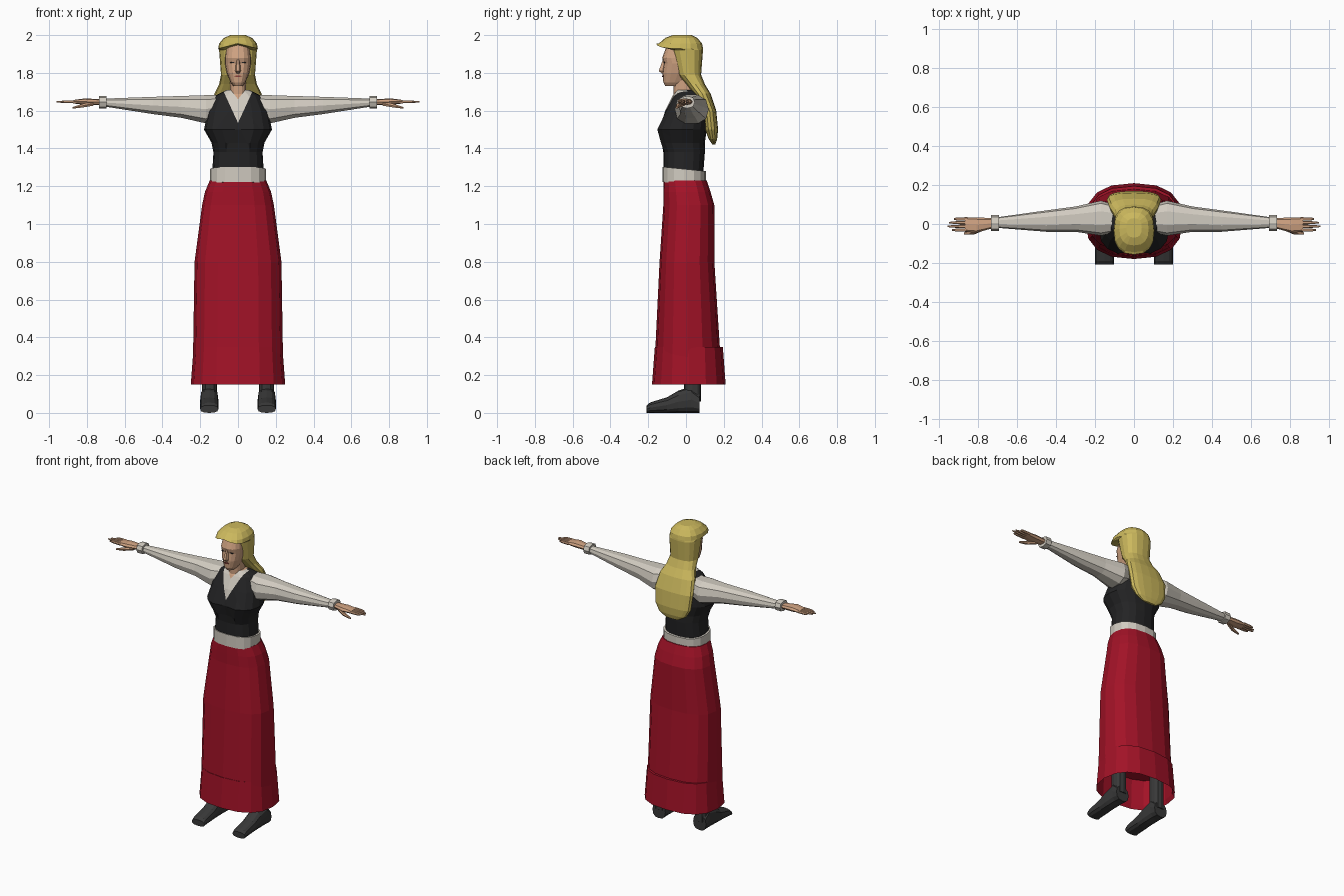
import bpy, bmesh, math
from mathutils import Vector

old = bpy.data.objects.get("Cube")
if old:
    bpy.data.objects.remove(old, do_unlink=True)


def material(name, red, green, blue):
    mat = bpy.data.materials.new(name)
    mat.use_nodes = True
    mat.diffuse_color = (red, green, blue, 1)
    shader = next(n for n in mat.node_tree.nodes if n.type == "BSDF_PRINCIPLED")
    shader.inputs["Base Color"].default_value = mat.diffuse_color
    return mat


skirt_red = material("skirt red", .36, .006, .02)
cream = material("cream cloth", .64, .6, .53)
vest_black = material("vest black", .017, .017, .018)
boot_grey = material("boot grey", .04, .04, .04)
skin = material("skin", .62, .36, .22)
blonde = material("blonde hair", .6, .48, .11)
lip_red = material("lip red", .25, .05, .04)


def rounded(angle, low, high):
    """Coordinate on a slightly squared oval between two limits."""
    squared = math.copysign(abs(angle) ** .8, angle)
    return (low + high) / 2 + (high - low) / 2 * squared


def place(axis, along, u, v):
    if axis == "x":
        return Vector((along, u, v))
    if axis == "y":
        return Vector((u, along, v))
    return Vector((u, v, along))


def loft(name, sections, mat, sides=16, axis="z", mirror=1, hollow=0):
    """Skin oval sections (along, u low, u high, v low, v high) along an axis."""
    bm = bmesh.new()
    loops = []
    for along, u_low, u_high, v_low, v_high in sections:
        loop = []
        for i in range(sides):
            angle = math.tau * i / sides
            point = place(axis, along, rounded(math.cos(angle), u_low, u_high),
                          rounded(math.sin(angle), v_low, v_high))
            point.x *= mirror
            loop.append(bm.verts.new(point))
        loops.append(loop)
    for lower, upper in zip(loops, loops[1:]):
        for i in range(sides):
            bm.faces.new((lower[i - 1], lower[i], upper[i], upper[i - 1]))
    base = bm.faces.new(loops[0])
    bm.faces.new(loops[-1])
    bmesh.ops.recalc_face_normals(bm, faces=bm.faces)
    if hollow:
        bmesh.ops.inset_individual(bm, faces=[base], thickness=.015, depth=-hollow)
    mesh = bpy.data.meshes.new(name)
    bm.to_mesh(mesh)
    bm.free()
    mesh.materials.append(mat)
    obj = bpy.data.objects.new(name, mesh)
    bpy.context.collection.objects.link(obj)
    return obj


def body(name, sections, mat, **options):
    """Loft upwards through centred sections (height, half width, front, back)."""
    full = [(z, -half, half, front, back) for z, half, front, back in sections]
    return loft(name, full, mat, **options)


# Skirt with a flared hem and a hollow underside
body("skirt", [(.15, .25, -.18, .21), (.18, .24, -.17, .19), (.8, .23, -.14, .15),
               (1.1, .19, -.12, .15), (1.17, .175, -.12, .13),
               (1.23, .15, -.12, .11)], skirt_red, hollow=.2)

# Waistband, lower at the back
waistband = body("waistband", [(z, .147, -.125, .105) for z in (1.22, 1.3)], cream)
for vert in waistband.data.vertices:
    vert.co.z -= (vert.co.y + .1) * .1

# Vest with a parted bust
vest = body("vest", [(1.25, .138, -.12, .09), (1.38, .13, -.12, .1),
                     (1.43, .14, -.14, .1), (1.5, .18, -.16, .11),
                     (1.6, .16, -.11, .11), (1.68, .12, -.07, .1),
                     (1.71, .06, -.05, .06)], vest_black)
vest.data.materials.append(cream)
vest.data.materials.append(skin)
bm = bmesh.new()
bm.from_mesh(vest.data)
for vert in bm.verts:
    if abs(vert.co.x) < .01 and vert.co.y < -.13:
        vert.co.y += .02

# Neckline: nested V cuts for the blouse and the bare throat
necklines = [(1, 1.535, .46), (2, 1.66, .75)]
for index, bottom, slope in necklines:
    for direction in (1, -1):
        front = [f for f in bm.faces if f.calc_center_median().y < 0]
        edges = {e for f in front for e in f.edges}
        verts = {v for f in front for v in f.verts}
        bmesh.ops.bisect_plane(bm, geom=[*verts, *edges, *front],
                               plane_co=(0, 0, bottom),
                               plane_no=Vector((direction, 0, -slope)).normalized())
for face in bm.faces:
    center = face.calc_center_median()
    for index, bottom, slope in necklines:
        if center.y < .02 and abs(center.x) < slope * (center.z - bottom):
            face.material_index = index
bm.to_mesh(vest.data)
bm.free()

# Neck, head and face
body("neck", [(z, .043, -.065, .045) for z in (1.64, 1.78)], skin)
body("head", [(1.73, .025, -.11, 0), (1.75, .04, -.12, 0), (1.8, .06, -.124, .04),
              (1.85, .07, -.118, .05), (1.88, .07, -.126, .05),
              (1.95, .06, -.1, .04)], skin)
body("nose", [(1.797, .01, -.13, -.1), (1.81, .015, -.147, -.1),
              (1.88, .008, -.12, -.1)], skin, sides=6)
loft("mouth", [(y, -.018, .018, 1.778, 1.787) for y in (-.127, -.12)],
     lip_red, sides=6, axis="y")

# Hair: crown with a fringe, drawn in at the nape, falling down the back
hair = body("hair", [(2, .04, -.07, .03), (1.985, .075, -.11, .06),
                     (1.955, .1, -.145, .085), (1.93, .105, -.157, .09),
                     (1.92, .1, -.08, .09), (1.79, .09, -.045, .08),
                     (1.74, .1, 0, .1), (1.69, .125, .04, .13),
                     (1.6, .14, .09, .16), (1.5, .13, .1, .17),
                     (1.45, .1, .12, .165), (1.42, .05, .14, .155)], blonde)
# Arch the fringe over the forehead
for vert in hair.data.vertices:
    if vert.co.y < -.07 and 1.91 < vert.co.z < 1.94:
        vert.co.z += .025 - abs(vert.co.x) / 4

for mirror, word in ((1, "left"), (-1, "right")):
    # Eye
    loft(word + "_eye", [(y, .018, .044, 1.851, 1.858) for y in (-.118, -.11)],
         vest_black, sides=6, axis="y", mirror=mirror)

    # Sleeve and cuff
    loft(word + "_sleeve", [(.1, -.045, .1, 1.56, 1.685), (.17, -.06, .12, 1.53, 1.685),
                            (.3, -.04, .09, 1.56, 1.68), (.45, -.04, .07, 1.58, 1.675),
                            (.7, -.02, .035, 1.62, 1.665)],
         cream, sides=10, axis="x", mirror=mirror)
    loft(word + "_cuff", [(x, -.036, .047, 1.612, 1.678) for x in (.695, .735)],
         cream, sides=8, axis="x", mirror=mirror)

    # Palm, fingers and thumb
    loft(word + "_palm", [(.72, -.02, .03, 1.63, 1.66), (.81, -.045, .034, 1.63, 1.665),
                          (.87, -.04, .034, 1.638, 1.657)],
         skin, sides=8, axis="x", mirror=mirror)
    for number, tip in enumerate((.935, .96, .95, .925)):
        y, z = number * .019 - .031, 1.647
        loft(f"{word}_finger_{number}",
             [(x, y - r, y + r, z - r, z + r)
              for x, r in ((.855, .009), (.91, .008), (tip, .004))],
             skin, sides=6, axis="x", mirror=mirror)
    loft(word + "_thumb", [(.765, -.03, 0, 1.625, 1.65), (.82, -.053, -.03, 1.616, 1.638),
                           (.875, -.055, -.043, 1.61, 1.62)],
         skin, sides=6, axis="x", mirror=mirror)

    # Boot: foot tapering to the toe, shaft rising under the skirt
    foot = ((-.208, .04), (-.19, .055), (-.1, .083), (-.04, .118), (.03, .14), (.072, .1))
    loft(word + "_boot_foot", [(y, .104, .2, 0, top) for y, top in foot],
         boot_grey, sides=12, axis="y", mirror=mirror)
    loft(word + "_boot_shaft", [(z, .11, .19, -.01, .08) for z in (.06, .4)],
         boot_grey, sides=12, mirror=mirror)
